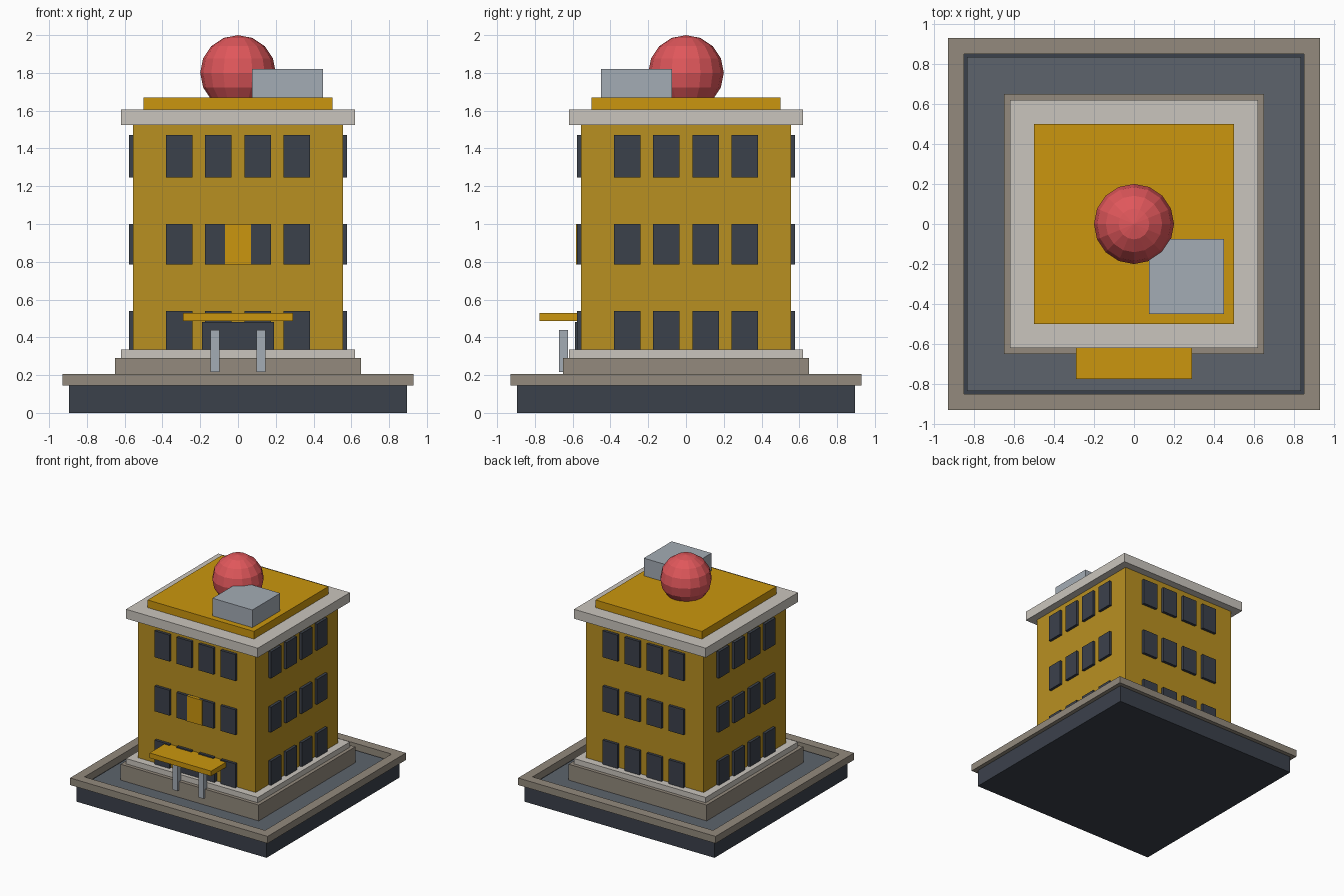
import bpy
import bmesh
from mathutils import Matrix, Vector

cube = bpy.data.objects.get("Cube")
if cube:
    bpy.data.objects.remove(cube, do_unlink=True)


def linear(c):
    c /= 255
    return c / 12.92 if c < 0.04045 else ((c + 0.055) / 1.055) ** 2.4


def material(name, *rgb):
    m = bpy.data.materials.new(name)
    m.use_nodes = True
    colour = [linear(c) for c in rgb] + [1]
    m.diffuse_color = colour
    m.node_tree.nodes["Principled BSDF"].inputs["Base Color"].default_value = colour
    return m


ochre = material("ochre wall", 185, 144, 33)
gold = material("gold trim", 203, 150, 14)
dark = material("dark slate", 59, 65, 75)
pale = material("pale stone", 202, 197, 189)
stone = material("brown stone", 147, 138, 125)
paving = material("grey paving", 93, 100, 108)
metal = material("light metal", 164, 172, 181)
red = material("red", 224, 87, 91)


def finish(name, bm, mat):
    bmesh.ops.recalc_face_normals(bm, faces=bm.faces)
    mesh = bpy.data.meshes.new(name)
    bm.to_mesh(mesh)
    bm.free()
    mesh.materials.append(mat)
    obj = bpy.data.objects.new(name, mesh)
    bpy.context.collection.objects.link(obj)
    return obj


def add_box(bm, x, y, z, turn=Matrix()):
    """Box from (low, high) ranges, optionally turned about the z axis."""
    low, high = Vector((x[0], y[0], z[0])), Vector((x[1], y[1], z[1]))
    place = Matrix.Translation((low + high) / 2) @ Matrix.Diagonal((*(high - low), 1))
    bmesh.ops.create_cube(bm, size=1, matrix=turn @ place)


def box(name, x, y, z, mat):
    bm = bmesh.new()
    add_box(bm, x, y, z)
    return finish(name, bm, mat)


def slab(name, half, bottom, top, mat):
    return box(name, (-half, half), (-half, half), (bottom, top), mat)


# Ground: slab, raised kerb ring and paving
slab("base_slab", 0.895, 0, 0.145, dark)
bm = bmesh.new()
corners = [(-1, -1), (1, -1), (1, 1), (-1, 1)]
outer, inner = ([bm.verts.new((x * r, y * r, 0.145)) for x, y in corners]
                for r in (0.93, 0.85))
for i in range(4):
    j = (i + 1) % 4
    bm.faces.new((outer[i], outer[j], inner[j], inner[i]))
ring = bmesh.ops.extrude_face_region(bm, geom=bm.faces[:], use_keep_orig=True)
bmesh.ops.translate(bm, vec=(0, 0, 0.06),
                    verts=[v for v in ring["geom"] if isinstance(v, bmesh.types.BMVert)])
finish("kerb", bm, stone)
slab("paving", 0.835, 0.14, 0.155, paving)

# Building: steps, body, cornice and roof
slab("plinth", 0.65, 0.15, 0.29, stone)
slab("upper_step", 0.62, 0.29, 0.335, pale)
slab("body", 0.555, 0.335, 1.525, ochre)
slab("cornice", 0.62, 1.525, 1.605, pale)
slab("roof", 0.5, 1.605, 1.67, gold)

# Windows: three rows of four on every side
rows = [(0.335, 0.54), (0.785, 1.0), (1.245, 1.47)]
for side, degrees in (("front", 0), ("left", 90), ("back", 180), ("right", 270)):
    turn = Matrix.Rotation(degrees * 0.0174533, 4, "Z")
    bm = bmesh.new()
    for z in rows:
        for x in (-0.31, -0.104, 0.104, 0.31):
            add_box(bm, (x - 0.07, x + 0.07), (-0.578, -0.55), z, turn)
    finish(side + "_windows", bm, dark)

# Entrance: door, panel above it, canopy and posts
box("door", (-0.19, 0.19), (-0.588, -0.55), (0.335, 0.48), dark)
box("front_panel", (-0.07, 0.07), (-0.583, -0.55), (0.785, 1.0), gold)
box("canopy", (-0.29, 0.29), (-0.775, -0.555), (0.487, 0.53), gold)
for name, x in (("left_post", 0.122), ("right_post", -0.122)):
    box(name, (x - 0.024, x + 0.024), (-0.672, -0.624), (0.217, 0.44), metal)

# Rooftop: plant box and faceted ball
box("rooftop_unit", (0.075, 0.45), (-0.45, -0.075), (1.67, 1.82), metal)
bm = bmesh.new()
bmesh.ops.create_uvsphere(bm, u_segments=16, v_segments=8, radius=0.2,
                          matrix=Matrix.Translation((0, 0, 1.8)))
finish("roof_ball", bm, red)
